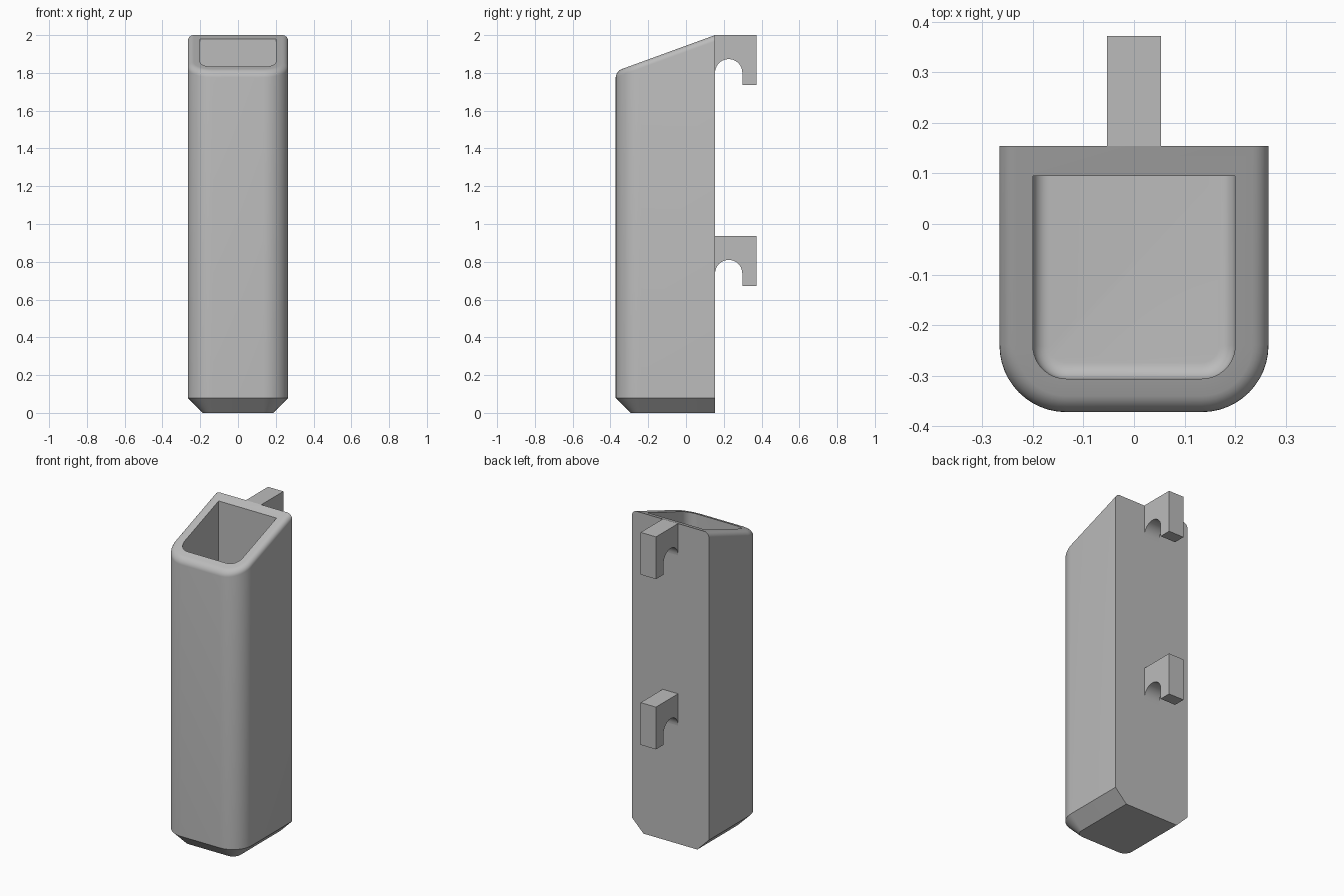
import bpy, bmesh
from math import sin, cos, pi, tan, radians

cube = bpy.data.objects.get("Cube")
if cube:
    bpy.data.objects.remove(cube, do_unlink=True)

grey = bpy.data.materials.new("plain_grey")
grey.use_nodes = True
grey.diffuse_color = (0.5, 0.5, 0.5, 1)
grey.node_tree.nodes["Principled BSDF"].inputs["Base Color"].default_value = (0.5, 0.5, 0.5, 1)

HALF, FRONT, BACK = 0.266, -0.372, 0.154   # outer walls
WALL, CORNER = 0.066, 0.132                # wall thickness, front corner radius
CHAMFER, FILLET = 0.08, 0.032
FLOOR, INNER_BACK = 0.07, 0.095
SLOPE = tan(radians(20))


def finish(name, bm):
    bmesh.ops.recalc_face_normals(bm, faces=bm.faces)
    mesh = bpy.data.meshes.new(name)
    bm.to_mesh(mesh)
    bm.free()
    mesh.materials.append(grey)
    ob = bpy.data.objects.new(name, mesh)
    bpy.context.collection.objects.link(ob)
    bpy.ops.object.select_all(action='DESELECT')
    ob.select_set(True)
    bpy.context.view_layer.objects.active = ob
    bpy.ops.object.shade_smooth_by_angle(angle=radians(30))
    return ob


def slanted(drop=0.0):
    return lambda y: 2.0 - (BACK - y) * SLOPE - drop


def level(z):
    return lambda y: z


def ring(bm, inset, back, height, steps=12):
    """U-shaped outline: square at the back, rounded at the front."""
    r = max(CORNER - inset, 0.03)
    x, y = HALF - inset, FRONT + inset
    pts = [(-x, back)]
    for side, start in ((-1, pi), (1, 1.5 * pi)):
        for i in range(steps + 1):
            a = start + i / steps * pi / 2
            pts.append((side * (x - r) + r * cos(a), y + r + r * sin(a)))
    pts.append((x, back))
    return [bm.verts.new((px, py, height(py))) for px, py in pts]


# Hollow body: rings from the base, over the rim, down to the cavity floor
bm = bmesh.new()
quarter = [i / 6 * pi / 2 for i in range(7)]
rings = [ring(bm, CHAMFER, BACK, level(0)), ring(bm, 0, BACK, level(CHAMFER))]
for a in quarter:
    rings.append(ring(bm, FILLET * (1 - cos(a)), BACK, slanted(FILLET * (1 - sin(a)))))
rings.append(ring(bm, WALL, INNER_BACK, slanted()))
for a in quarter:
    rings.append(ring(bm, WALL + FILLET * (1 - cos(a)), INNER_BACK,
                      level(FLOOR + FILLET * (1 - sin(a)))))
for low, high in zip(rings, rings[1:]):
    for i in range(len(low)):
        j = (i + 1) % len(low)
        bm.faces.new((low[i], low[j], high[j], high[i]))
bm.faces.new(rings[0])
bm.faces.new(rings[-1])
finish("holder_body", bm)


# Hooks on the back, each with an arched slot open at the bottom
def hook(name, top):
    tip, slot, half_width = 0.372, 0.298, 0.053
    r = (slot - BACK) / 2
    arch_z = top - 0.127 - r
    profile = [(BACK, top), (tip, top), (tip, top - 0.264), (slot, top - 0.264)]
    profile += [(BACK + r + r * cos(i / 20 * pi), arch_z + r * sin(i / 20 * pi))
                for i in range(21)]
    bm = bmesh.new()
    face = bm.faces.new([bm.verts.new((-half_width, y, z)) for y, z in profile])
    out = bmesh.ops.extrude_face_region(bm, geom=[face])
    moved = [v for v in out["geom"] if isinstance(v, bmesh.types.BMVert)]
    bmesh.ops.translate(bm, verts=moved, vec=(2 * half_width, 0, 0))
    finish(name, bm)


hook("upper_hook", 2.0)
hook("lower_hook", 0.937)
